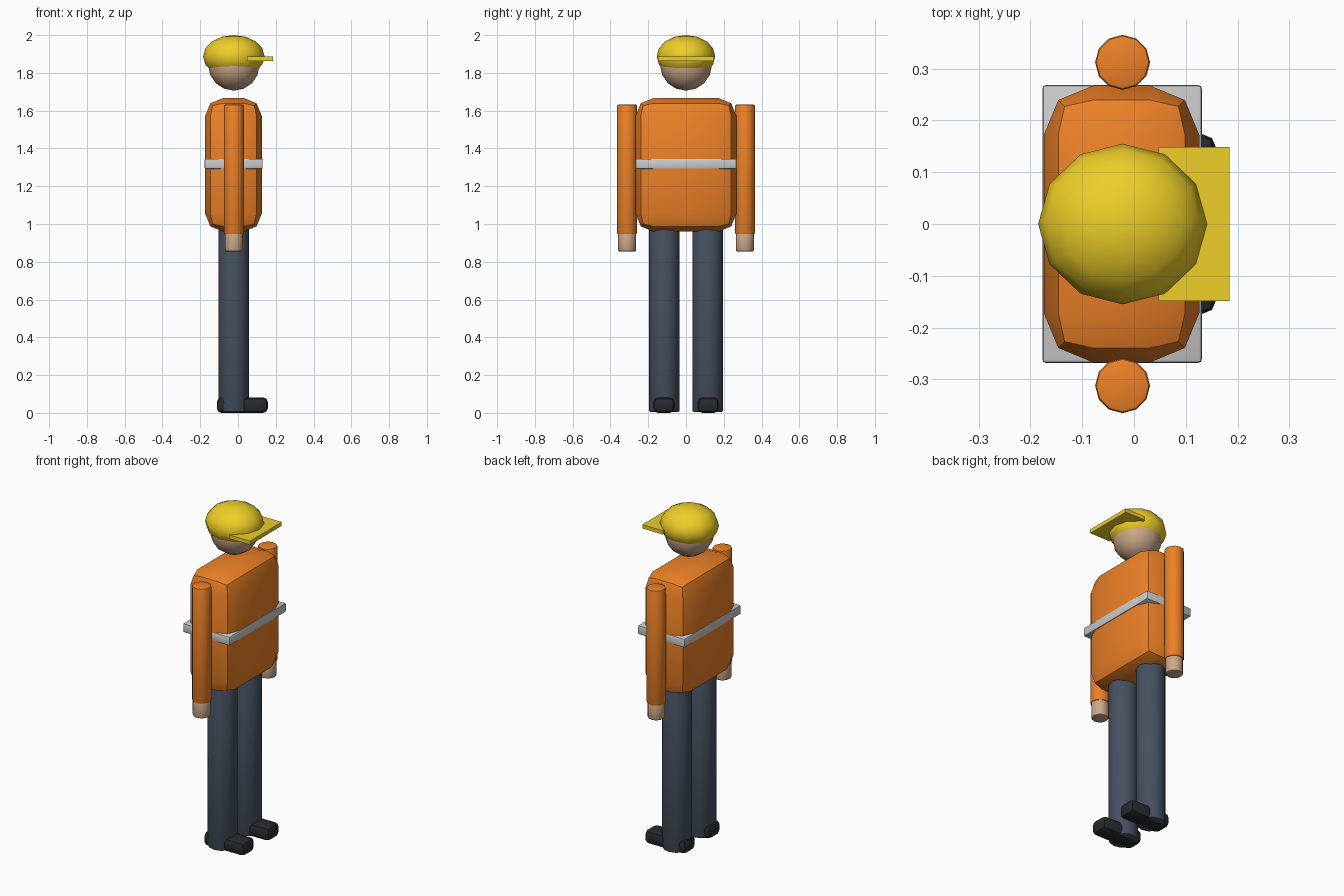
import bpy
from math import radians

if "Cube" in bpy.data.objects:
    bpy.data.objects.remove(bpy.data.objects["Cube"])

CX = -0.022  # body axis; the figure looks toward +x


def material(name, rgb):
    m = bpy.data.materials.new(name)
    m.diffuse_color = (*rgb, 1)
    m.use_nodes = True
    m.node_tree.nodes["Principled BSDF"].inputs["Base Color"].default_value = m.diffuse_color
    return m


ORANGE = material("orange_cloth", (0.85, 0.22, 0.02))
YELLOW = material("yellow_cap", (0.85, 0.62, 0.02))
NAVY = material("dark_trousers", (0.06, 0.08, 0.115))
SKIN = material("skin", (0.60, 0.39, 0.25))
BLACK = material("black_shoes", (0.02, 0.023, 0.028))
SILVER = material("silver_stripe", (0.68, 0.69, 0.71))


def finish(name, mat, bevel=0, segments=2):
    ob = bpy.context.object
    ob.name = name
    ob.data.materials.append(mat)
    bpy.ops.object.transform_apply(location=False, rotation=False, scale=True)
    if bevel:
        mod = ob.modifiers.new("Bevel", 'BEVEL')
        mod.width = bevel
        mod.segments = segments
        mod.limit_method = 'ANGLE'
        mod.angle_limit = radians(40)
        bpy.ops.object.modifier_apply(modifier=mod.name)
    bpy.ops.object.shade_smooth_by_angle(angle=radians(31))
    return ob


def box(name, lo, hi, mat, bevel=0):
    bpy.ops.mesh.primitive_cube_add(size=1, location=[(a + b) / 2 for a, b in zip(lo, hi)])
    bpy.context.object.scale = [b - a for a, b in zip(lo, hi)]
    return finish(name, mat, bevel)


def tube(name, y, r, z0, z1, mat):
    bpy.ops.mesh.primitive_cylinder_add(vertices=12, radius=r, depth=z1 - z0,
                                        location=(CX, y, (z0 + z1) / 2))
    return finish(name, mat, 0.008)


def ball(name, z, radii, mat):
    bpy.ops.mesh.primitive_uv_sphere_add(segments=12, ring_count=8, radius=1, location=(CX, 0, z))
    bpy.context.object.scale = radii
    return finish(name, mat)


# Torso and reflective stripe
box("torso", (-0.174, -0.267, 0.96), (0.126, 0.267, 1.667), ORANGE, 0.095)
box("reflective_stripe", (-0.177, -0.268, 1.292), (0.131, 0.268, 1.345), SILVER, 0.007)

# Limbs, mirrored left and right
for side, s in (("left", 1), ("right", -1)):
    tube(side + "_leg", s * 0.115, 0.081, 0.005, 1.0, NAVY)
    y = s * 0.117
    box(side + "_shoe", (-0.112, y - 0.056, 0), (0.158, y + 0.056, 0.082), BLACK, 0.025)
    tube(side + "_arm", s * 0.312, 0.053, 0.945, 1.632, ORANGE)
    tube(side + "_hand", s * 0.312, 0.048, 0.855, 0.955, SKIN)

# Head and cap
ball("head", 1.842, (0.136, 0.137, 0.136), SKIN)
ball("cap", 1.887, (0.163, 0.155, 0.113), YELLOW)
box("cap_visor", (0.047, -0.149, 1.864), (0.184, 0.149, 1.887), YELLOW)
